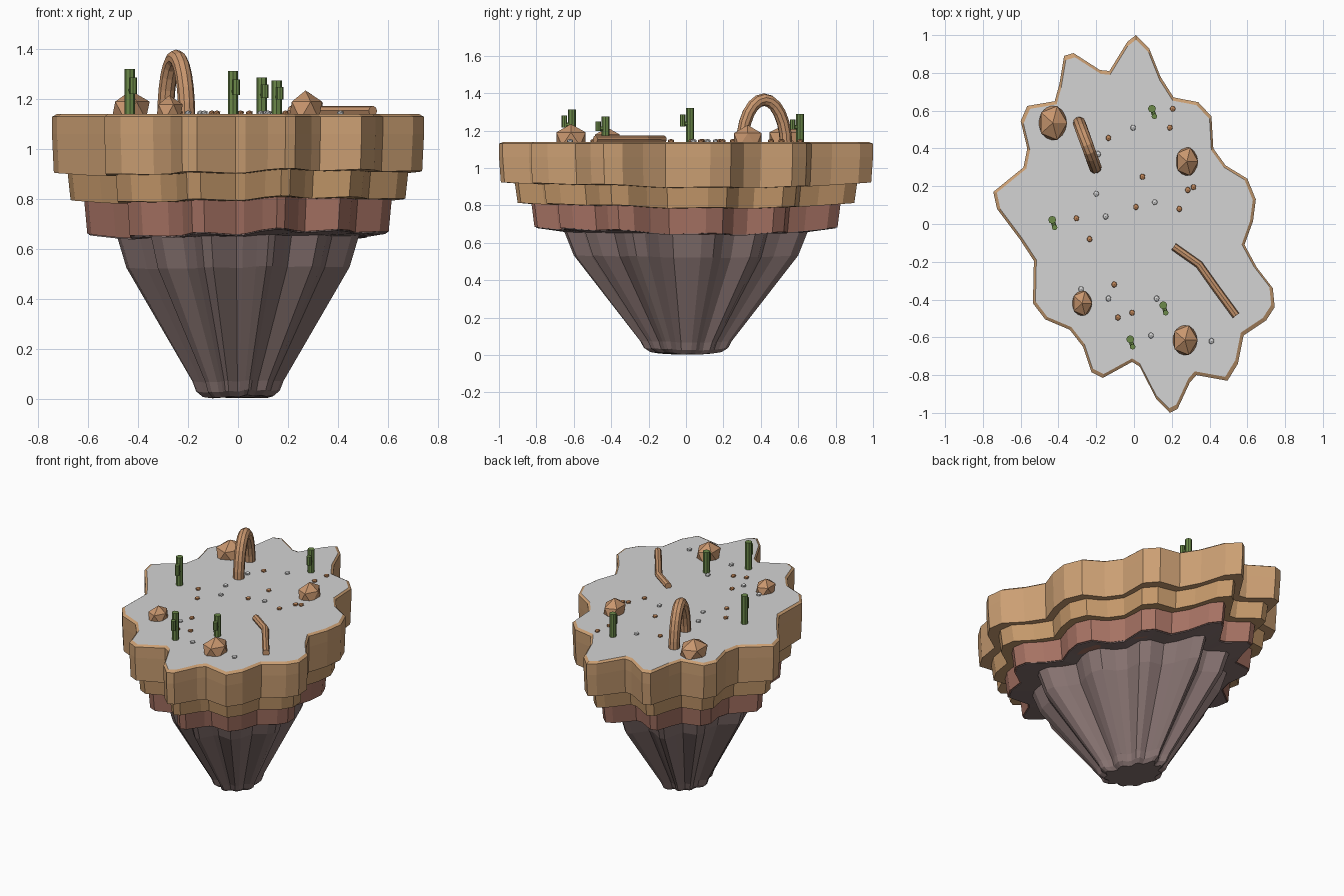
import bpy, bmesh, math
from mathutils import Vector, Matrix

if "Cube" in bpy.data.objects:
    bpy.data.objects.remove(bpy.data.objects["Cube"])


def mat(name, r, g, b):
    m = bpy.data.materials.new(name)
    lin = [((c / 255 + 0.055) / 1.055) ** 2.4 for c in (r, g, b)]
    m.diffuse_color = (*lin, 1)
    m.use_nodes = True
    m.node_tree.nodes["Principled BSDF"].inputs["Base Color"].default_value = m.diffuse_color
    return m


TAN = mat("tan cliff", 203, 159, 115)
OCHRE = mat("ochre cliff", 196, 152, 106)
RED = mat("red clay", 166, 114, 99)
DARK = mat("dark stone", 134, 114, 112)
GREY = mat("pale ground", 212, 212, 212)
ROCK = mat("boulder brown", 200, 150, 110)
ORANGE = mat("pebble brown", 190, 134, 90)
GREEN = mat("cactus green", 108, 138, 74)

# Wavy island outline seen from above
OUTLINE = [(.01, 1), (.08, .93), (.14, .78), (.21, .67), (.34, .645), (.41, .57),
           (.42, .40), (.485, .31), (.60, .24), (.645, .13), (.63, .015), (.585, -.11),
           (.65, -.23), (.735, -.34), (.745, -.44), (.70, -.51), (.58, -.59), (.55, -.74),
           (.495, -.83), (.33, -.80), (.295, -.84), (.23, -.98), (.19, -1), (.12, -.93),
           (.03, -.755), (-.01, -.73), (-.165, -.815), (-.225, -.785), (-.27, -.65),
           (-.34, -.56), (-.47, -.505), (-.535, -.42), (-.53, -.195), (-.605, -.08),
           (-.725, .08), (-.745, .17), (-.585, .30), (-.565, .40), (-.60, .545),
           (-.565, .625), (-.42, .65), (-.395, .74), (-.37, .89), (-.32, .905),
           (-.18, .815), (-.13, .81), (-.075, .90), (-.035, .965)]


def finish(bm, name, *mats):
    bmesh.ops.recalc_face_normals(bm, faces=bm.faces)
    me = bpy.data.meshes.new(name)
    bm.to_mesh(me)
    bm.free()
    ob = bpy.data.objects.new(name, me)
    bpy.context.collection.objects.link(ob)
    for m in mats:
        me.materials.append(m)
    return ob


def layer(name, rings, *mats):
    """Stack scaled outlines; ring = (scale, z, wave), wave lifts the far tips."""
    bm = bmesh.new()
    loops = [[bm.verts.new((x * s, y * s, z + w * (math.hypot(x, y) - .75)))
              for x, y in OUTLINE] for s, z, w in rings]
    n = len(OUTLINE)
    for a, b in zip(loops, loops[1:]):
        for i in range(n):
            j = (i + 1) % n
            bm.faces.new((a[i], a[j], b[j], b[i]))
    top = bm.faces.new(loops[0])
    bm.faces.new(loops[-1][::-1])
    if len(mats) > 1:
        top.material_index = 1
    return finish(bm, name, *mats)


# Island body, top to bottom
layer("upper_cliff", [(.975, 1.14, 0), (1, 1.13, 0), (1, 1.06, 0), (.99, .905, .07)], TAN, GREY)
layer("middle_cliff", [(.92, .935, .07), (.90, .795, .07)], OCHRE)
layer("lower_cliff", [(.83, .82, .07), (.81, .66, .09)], RED)
layer("stone_root", [(.80, .665, .09), (.80, .655, .09), (.65, .65, .03), (.60, .525, .03),
                     (.245, .07, .02), (.225, .03, .03), (.19, .008, .03)], DARK)


def tube(bm, path, radii, sides):
    """Sweep a round section along a path."""
    loops = []
    for i, p in enumerate(path):
        d = (path[min(i + 1, len(path) - 1)] - path[max(i - 1, 0)]).normalized()
        if i == 0:
            u = d.orthogonal().normalized()
        u = (u - d * u.dot(d)).normalized()
        v = d.cross(u)
        loops.append([bm.verts.new(p + radii[i] * (u * math.cos(t) + v * math.sin(t)))
                      for t in (2 * math.pi * k / sides for k in range(sides))])
    for a, b in zip(loops, loops[1:]):
        for k in range(sides):
            j = (k + 1) % sides
            bm.faces.new((a[k], a[j], b[j], b[k]))
    bm.faces.new(loops[0][::-1])
    bm.faces.new(loops[-1])


# Stone arch
a, b = Vector((-.29, .535, 1.12)), Vector((-.205, .30, 1.12))
path = []
for i in range(13):
    t = math.pi * i / 12
    p = (a + b) / 2 + (a - b) / 2 * math.cos(t)
    p.z = 1.12 + .245 * math.sin(t)
    path.append(p)
bm = bmesh.new()
tube(bm, path, [.034] * 13, 10)
finish(bm, "stone_arch", ROCK)

# Fallen log
bm = bmesh.new()
tube(bm, [Vector(p) for p in ((.21, -.12, 1.153), (.345, -.215, 1.153),
                              (.43, -.335, 1.153), (.54, -.485, 1.153))], [.021] * 4, 8)
finish(bm, "fallen_log", ROCK)


def lumps(name, items, m):
    """Low-poly stones: x, y, z and three radii."""
    bm = bmesh.new()
    for x, y, z, rx, ry, rz in items:
        bmesh.ops.create_icosphere(bm, subdivisions=1, radius=1,
                                   matrix=Matrix.Translation((x, y, z)) @ Matrix.Diagonal((rx, ry, rz, 1)))
    return finish(bm, name, m)


# Boulders
lumps("boulders", [(-.43, .535, 1.155, .085, .105, .08), (.28, .33, 1.15, .067, .087, .08),
                   (.27, -.615, 1.155, .075, .092, .08), (-.275, -.42, 1.15, .06, .077, .066)], ROCK)

# Pebbles
BROWN_AT = [(-.135, .455), (.045, .25), (.01, .09), (.24, .08), (.285, .18), (.315, .195),
            (.19, .51), (.205, .61), (-.305, .03), (-.235, -.08), (-.105, -.32),
            (-.085, -.495), (-.01, -.47)]
GREY_AT = [(-.005, .51), (-.2, .16), (-.15, .04), (.11, .115), (-.19, .37), (-.28, -.345),
           (-.135, -.395), (.12, -.395), (.09, -.59), (.41, -.62)]
lumps("brown_pebbles", [(x, y, 1.145, .016, .018, .011) for x, y in BROWN_AT], ORANGE)
lumps("grey_pebbles", [(x, y, 1.145, .016, .018, .011) for x, y in GREY_AT], GREY)

# Cacti: trunk plus one bent arm
for i, (x, y, top) in enumerate([(-.433, .022, 1.322), (-.02, -.61, 1.314),
                                 (.095, .61, 1.288), (.155, -.43, 1.275)]):
    k = (top - 1.13) / .19
    bm = bmesh.new()
    tube(bm, [Vector((x, y, 1.12)), Vector((x, y, top))], [.021, .021], 8)
    ax, ay = x + .013, y - .04
    tube(bm, [Vector((x, y, 1.13 + .105 * k)), Vector((ax, ay, 1.13 + .105 * k))], [.012] * 2, 6)
    tube(bm, [Vector((ax, ay, 1.13 + .09 * k)), Vector((ax, ay, 1.13 + .155 * k))], [.015] * 2, 8)
    finish(bm, f"cactus_{i + 1}", GREEN)
